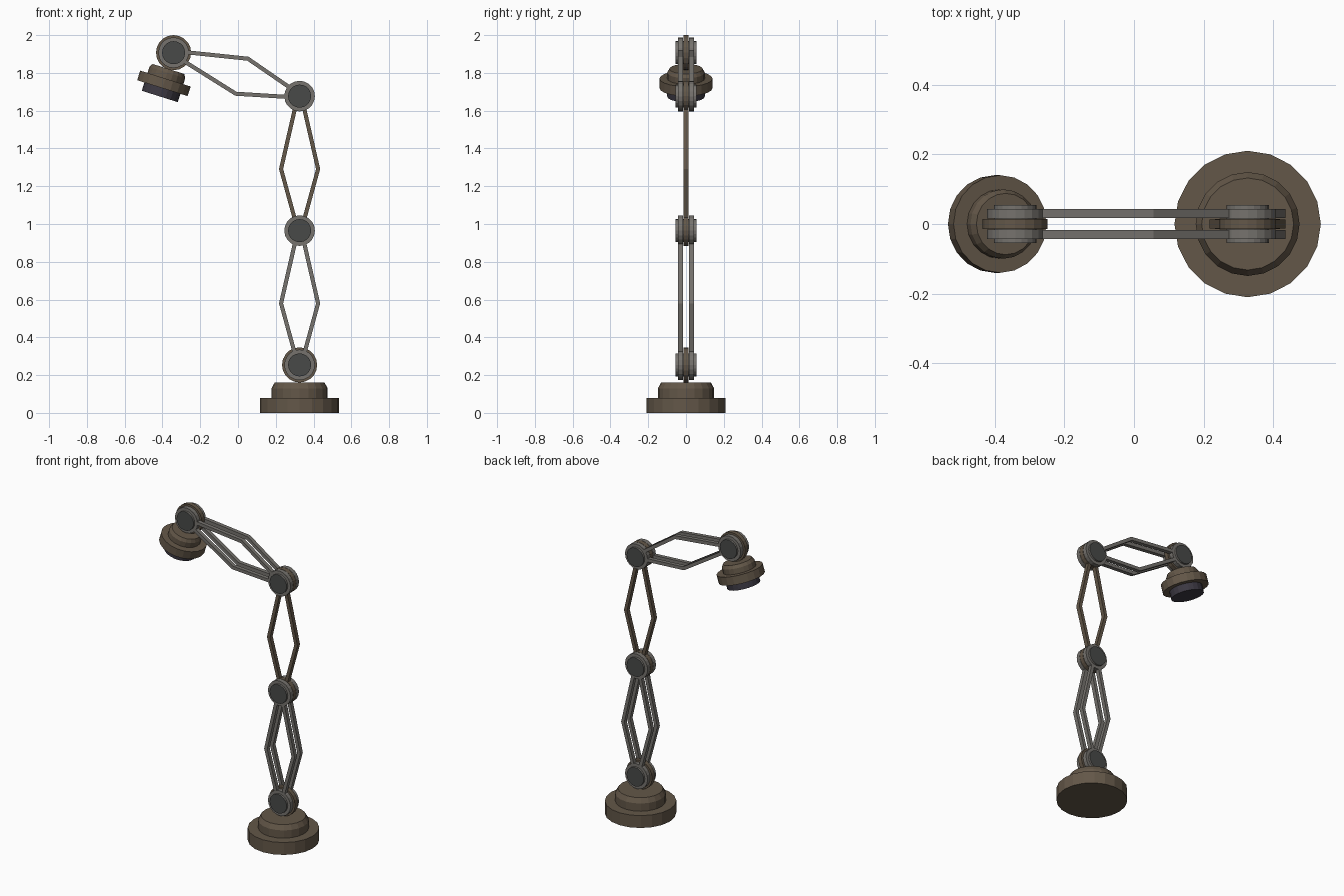
import bpy, bmesh
from math import sin, cos, pi, radians, atan2
from mathutils import Matrix, Vector

if "Cube" in bpy.data.objects:
    bpy.data.objects.remove(bpy.data.objects["Cube"])

SIDES = 20


def material(name, rgb):
    m = bpy.data.materials.new(name)
    m.diffuse_color = (*rgb, 1)
    m.use_nodes = True
    m.node_tree.nodes["Principled BSDF"].inputs["Base Color"].default_value = m.diffuse_color
    return m


BROWN = material("brown_metal", (0.125, 0.095, 0.065))
GREY = material("grey_metal", (0.18, 0.17, 0.155))
DARK = material("dark_bolt", (0.065, 0.068, 0.066))
LENS = material("dark_lens", (0.045, 0.04, 0.055))


def finish(name, bm, mat, matrix=Matrix()):
    bmesh.ops.recalc_face_normals(bm, faces=bm.faces)
    me = bpy.data.meshes.new(name)
    bm.to_mesh(me)
    bm.free()
    me.materials.append(mat)
    ob = bpy.data.objects.new(name, me)
    ob.matrix_world = matrix
    bpy.context.collection.objects.link(ob)
    return ob


def add_lathe(bm, profile, matrix=Matrix()):
    """Closed turned solid around local z from (radius, height) points."""
    rings = [[bm.verts.new(matrix @ Vector((r * cos(2 * pi * i / SIDES),
                                            r * sin(2 * pi * i / SIDES), z)))
              for i in range(SIDES)] for r, z in profile]
    for a, b in zip(rings, rings[1:]):
        for i in range(SIDES):
            j = (i + 1) % SIDES
            bm.faces.new((a[i], a[j], b[j], b[i]))
    bm.faces.new(rings[0][::-1])
    bm.faces.new(rings[-1])


def add_disc(bm, x, y0, y1, r):
    """Disc with its axis along y."""
    turn = Matrix.Translation((x, 0, 0)) @ Matrix.Rotation(radians(-90), 4, 'X')
    add_lathe(bm, [(r, y0), (r, y1)], turn)


def add_bar(bm, points, width, y0, y1):
    """Bent flat bar following (x, z) points."""
    loop = [(x, z + width / 2) for x, z in points]
    loop += [(x, z - width / 2) for x, z in reversed(points)]
    f = bm.faces.new([bm.verts.new((x, y0, z)) for x, z in loop])
    ext = bmesh.ops.extrude_face_region(bm, geom=[f])["geom"]
    bmesh.ops.translate(bm, vec=(0, y1 - y0, 0),
                        verts=[v for v in ext if isinstance(v, bmesh.types.BMVert)])
    bmesh.ops.triangulate(bm, faces=[g for g in bm.faces if len(g.verts) == 6])


def arm(name, start, end, layers, mat):
    """Diamond-shaped linkage plates between two joints."""
    d = Vector(end) - Vector(start)
    n = d.length
    bm = bmesh.new()
    for y0, y1 in layers:
        for x in (0, n):
            add_disc(bm, x, y0, y1, 0.081)
        for s in (-1, 1):
            add_bar(bm, [(0.02, s * 0.014), (n * 0.458, s * 0.098), (n - 0.02, s * 0.014)],
                    0.022, y0 + 0.0005, y1 - 0.0005)
    m = Matrix.Translation((start[0], 0, start[1])) @ Matrix.Rotation(-atan2(d.y, d.x), 4, 'Y')
    finish(name, bm, mat, m)


def stepped_mount(name, matrix):
    """Stepped foot with a round bracket plate on top; used for base and head."""
    bm = bmesh.new()
    add_lathe(bm, [(0.21, 0), (0.21, 0.08), (0.149, 0.08), (0.149, 0.13), (0.132, 0.16)])
    return finish(name, bm, BROWN, matrix)


joints = [(0.326, 0.254), (0.326, 0.965), (0.326, 1.677), (-0.341, 1.907)]
OUTER = [(-0.043, -0.016), (0.016, 0.043)]
INNER = [(-0.014, 0.014)]

# Base and lamp head share the same stepped shape
stepped_mount("base", Matrix.Translation((0.326, 0, 0)))
hx, hz = joints[3]
head = Matrix.Translation((hx, 0, hz)) @ Matrix.Rotation(radians(17.5), 4, 'Y')
stepped_mount("lamp_head", head @ Matrix.Translation((0, 0, -0.197)) @ Matrix.Scale(2 / 3, 4))

# Lamp lens
bm = bmesh.new()
add_lathe(bm, [(0.1, -0.243), (0.1, -0.19)])
finish("lens", bm, LENS, head)

# Centre bracket plates on base and head
for name, (x, z) in (("base_bracket", joints[0]), ("head_bracket", joints[3])):
    bm = bmesh.new()
    add_disc(bm, 0, -0.014, 0.014, 0.093)
    finish(name, bm, BROWN, Matrix.Translation((x, 0, z)))

# Arms
arm("lower_arm", joints[0], joints[1], OUTER, GREY)
arm("middle_arm", joints[1], joints[2], INNER, BROWN)
arm("upper_arm", joints[2], joints[3], OUTER, GREY)

# Joint bolts
for i, (x, z) in enumerate(joints):
    bm = bmesh.new()
    add_disc(bm, 0, -0.055, 0.055, 0.061)
    bm.faces.ensure_lookup_table()
    ob = finish(f"joint_bolt_{i + 1}", bm, GREY, Matrix.Translation((x, 0, z)))
    ob.data.materials.append(DARK)
    for p in ob.data.polygons:
        p.material_index = int(len(p.vertices) > 4)
